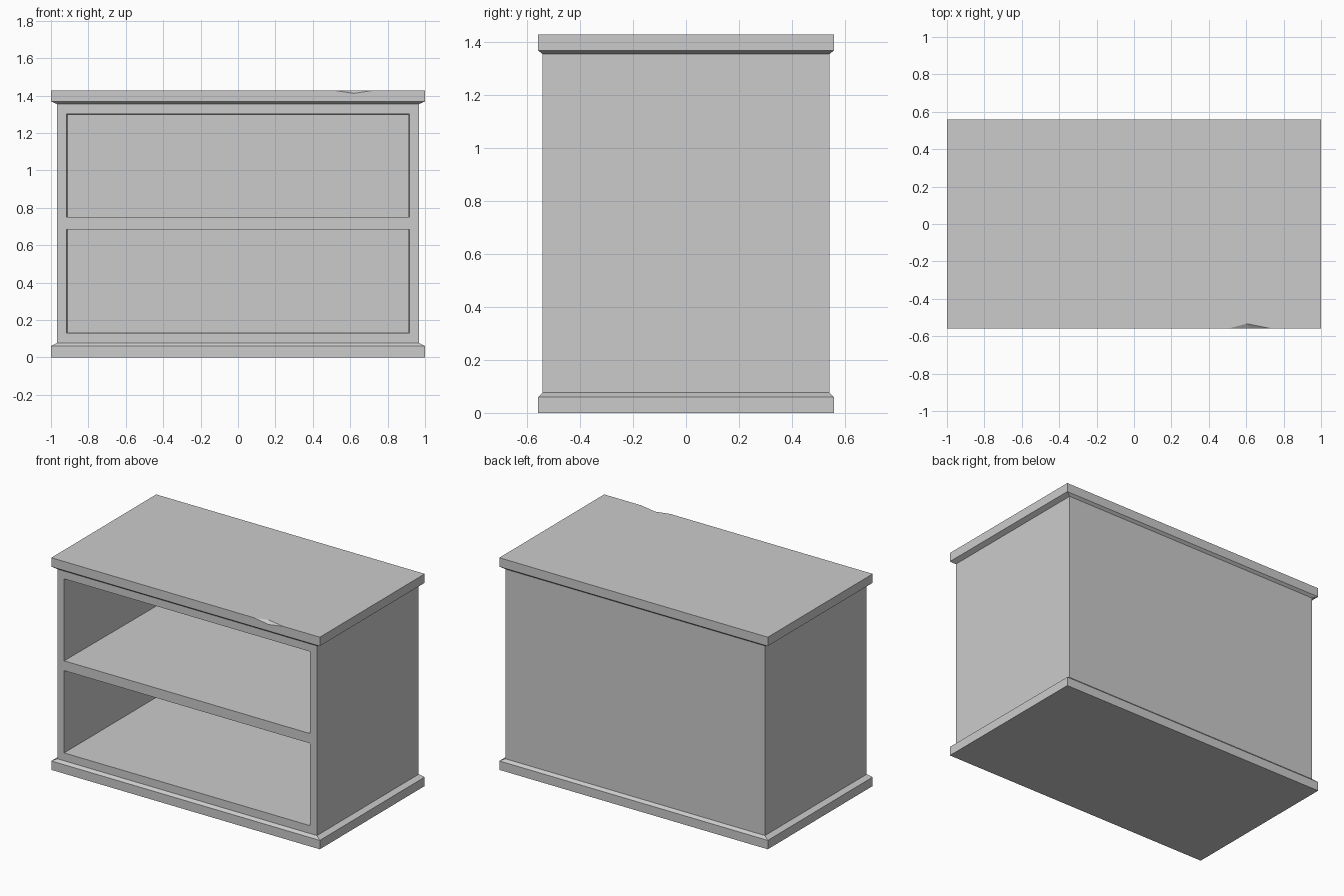
import bpy
import bmesh

if "Cube" in bpy.data.objects:
    bpy.data.objects.remove(bpy.data.objects["Cube"], do_unlink=True)

grey = bpy.data.materials.new("warm_grey")
grey.use_nodes = True
colour = (0.6, 0.6, 0.6, 1)
grey.diffuse_color = colour
grey.node_tree.nodes["Principled BSDF"].inputs["Base Color"].default_value = colour


def add_object(name, bm):
    bmesh.ops.recalc_face_normals(bm, faces=bm.faces)
    mesh = bpy.data.meshes.new(name)
    bm.to_mesh(mesh)
    bm.free()
    mesh.materials.append(grey)
    obj = bpy.data.objects.new(name, mesh)
    bpy.context.collection.objects.link(obj)
    return obj


def loft(name, rings):
    """Skin a stack of rings that have equal point counts, capping both ends."""
    bm = bmesh.new()
    rows = [[bm.verts.new(p) for p in ring] for ring in rings]
    n = len(rows[0])
    for low, high in zip(rows, rows[1:]):
        for i in range(n):
            j = (i + 1) % n
            bm.faces.new((low[i], low[j], high[j], high[i]))
    bm.faces.new(rows[0])
    bm.faces.new(rows[-1])
    return add_object(name, bm)


def level(x, y, z):
    return [(-x, -y, z), (x, -y, z), (x, y, z), (-x, y, z)]


def opening(y, x, bottom, top):
    return [(-x, y, bottom), (x, y, bottom), (x, y, top), (-x, y, top)]


# Cabinet shell: plinth, chamfer, body, chamfer, top slab
SLAB, BODY = (1.0, 0.558), (0.967, 0.541)
levels = [(SLAB, 0), (SLAB, 0.06), (BODY, 0.077), (BODY, 1.354),
          (SLAB, 1.368), (SLAB, 1.428)]
cabinet = loft("cabinet", [level(*size, z) for size, z in levels])

# Open compartments, narrowing slightly toward the back wall
FRONT, BACK = -0.541, 0.485
cutters = []
for name, bottom, top, rise, drop in (("lower_opening", 0.13, 0.684, 0.006, 0),
                                      ("upper_opening", 0.75, 1.302, 0, 0.006)):
    cutters.append(loft(name, [opening(FRONT - 0.03, 0.916, bottom, top),
                               opening(FRONT, 0.916, bottom, top),
                               opening(BACK, 0.908, bottom + rise, top - drop)]))

# Small chip in the front edge of the top slab
chip = bmesh.new()
for point in ((0.49, -0.56, 1.43), (0.75, -0.56, 1.43),
              (0.60, -0.53, 1.43), (0.62, -0.56, 1.41)):
    chip.verts.new(point)
bmesh.ops.convex_hull(chip, input=chip.verts)
cutters.append(add_object("edge_chip", chip))

bpy.context.view_layer.objects.active = cabinet
for cutter in cutters:
    cut = cabinet.modifiers.new(cutter.name, "BOOLEAN")
    cut.operation = "DIFFERENCE"
    cut.solver = "EXACT"
    cut.object = cutter
    bpy.ops.object.modifier_apply(modifier=cut.name)
    bpy.data.objects.remove(cutter, do_unlink=True)
